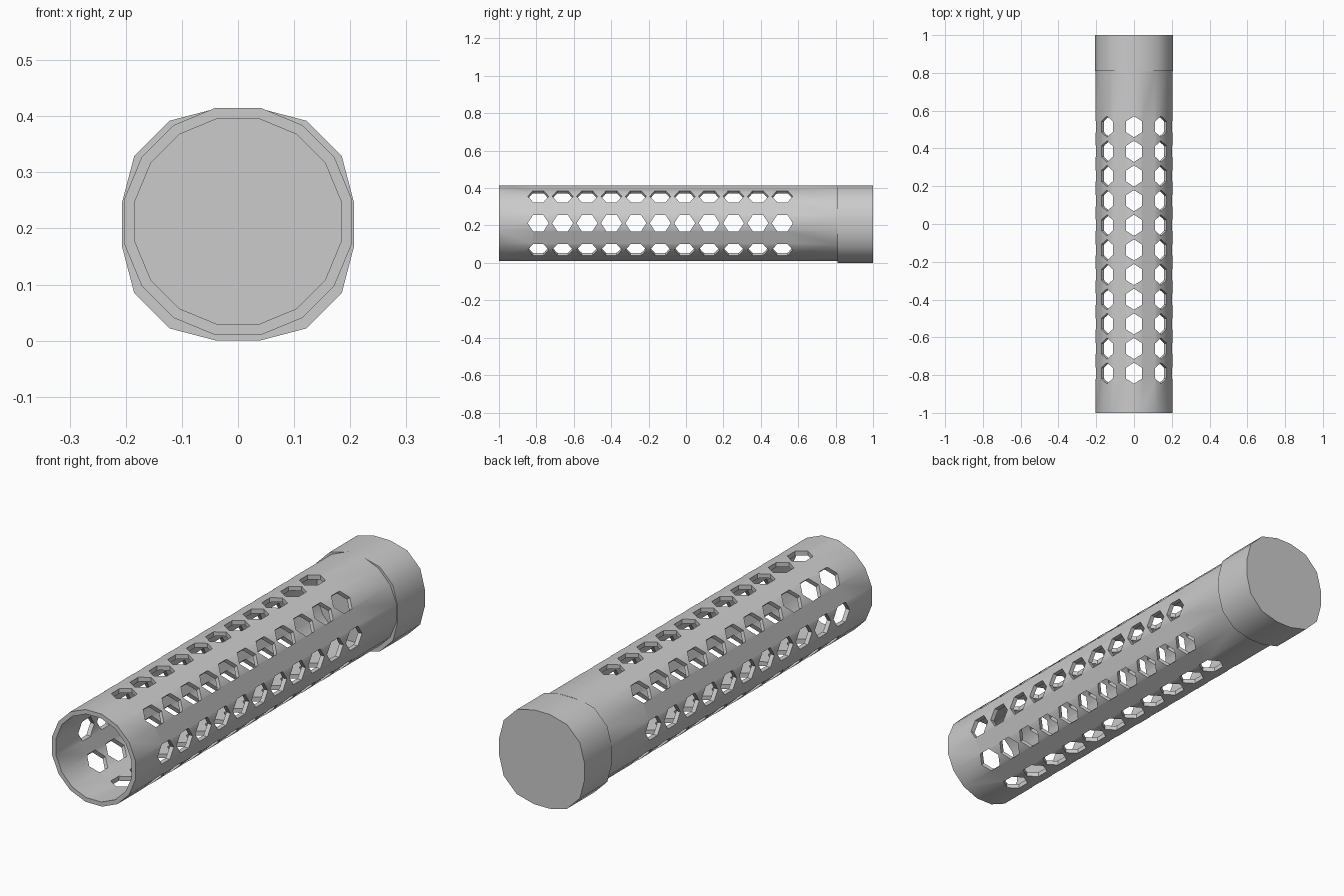
import bpy, bmesh
from math import radians, sin, cos
from mathutils import Matrix, Vector

if "Cube" in bpy.data.objects:
    bpy.data.objects.remove(bpy.data.objects["Cube"])

ZC = 0.2125  # tube axis height


def finish(name, bm, smooth=True):
    bmesh.ops.recalc_face_normals(bm, faces=bm.faces)
    me = bpy.data.meshes.new(name)
    bm.to_mesh(me)
    bm.free()
    ob = bpy.data.objects.new(name, me)
    bpy.context.collection.objects.link(ob)
    return ob


def shade(ob):
    bpy.ops.object.select_all(action='DESELECT')
    ob.select_set(True)
    bpy.context.view_layer.objects.active = ob
    bpy.ops.object.shade_smooth_by_angle(angle=radians(35))


def ring(bm, r, y):
    return [bm.verts.new((r * cos(a), y, ZC + r * sin(a)))
            for a in (radians(11.25 + 22.5 * i) for i in range(16))]


def bridge(bm, a, b):
    n = len(a)
    for i in range(n):
        bm.faces.new((a[i], a[(i + 1) % n], b[(i + 1) % n], b[i]))


# Hollow 16-sided tube, open at the front
bm = bmesh.new()
rings = [ring(bm, r, y) for r, y in
         ((0.2065, -1), (0.2065, 0.82), (0.187, 0.82), (0.187, -1))]
for i in range(4):
    bridge(bm, rings[i], rings[(i + 1) % 4])
tube = finish("perforated_tube", bm)

# Hexagonal cutters: 8 rows of 11 holes, pointed along the tube
bm = bmesh.new()
for row in range(8):
    turn = Matrix.Rotation(radians(45 * row), 4, 'Y')
    for k in range(11):
        y = -0.79 + 0.1305 * k
        loops = []
        for depth in (0.13, 0.27):
            pts = [Vector((0.05 * sin(radians(60 * j)),
                           y + 0.056 * cos(radians(60 * j)), depth)) for j in range(6)]
            loops.append([bm.verts.new(turn @ p + Vector((0, 0, ZC))) for p in pts])
        bridge(bm, *loops)
        bm.faces.new(loops[0])
        bm.faces.new(loops[1])
cutter = finish("hole_cutter", bm)
cutter.hide_render = True

mod = tube.modifiers.new("holes", 'BOOLEAN')
mod.operation = 'DIFFERENCE'
mod.solver = 'EXACT'
mod.object = cutter
bpy.context.view_layer.objects.active = tube
bpy.ops.object.modifier_apply(modifier=mod.name)
bpy.data.objects.remove(cutter)
shade(tube)

# Solid end cap, slightly squarer than the tube
quarter = [(0.207, 0.038), (0.185, 0.122), (0.122, 0.185), (0.038, 0.207)]
outline = []
for q in range(4):
    c, s = (1, 0, -1, 0)[q], (0, 1, 0, -1)[q]
    outline += [(x * c - z * s, x * s + z * c) for x, z in quarter]
bm = bmesh.new()
ends = [[bm.verts.new((x, y, 0.2085 + z)) for x, z in outline] for y in (0.81, 1)]
bridge(bm, *ends)
for e in ends:
    bm.faces.new(e)
cap = finish("end_cap", bm)
shade(cap)
cap.location.z = -min(v.co.z for v in cap.data.vertices)
